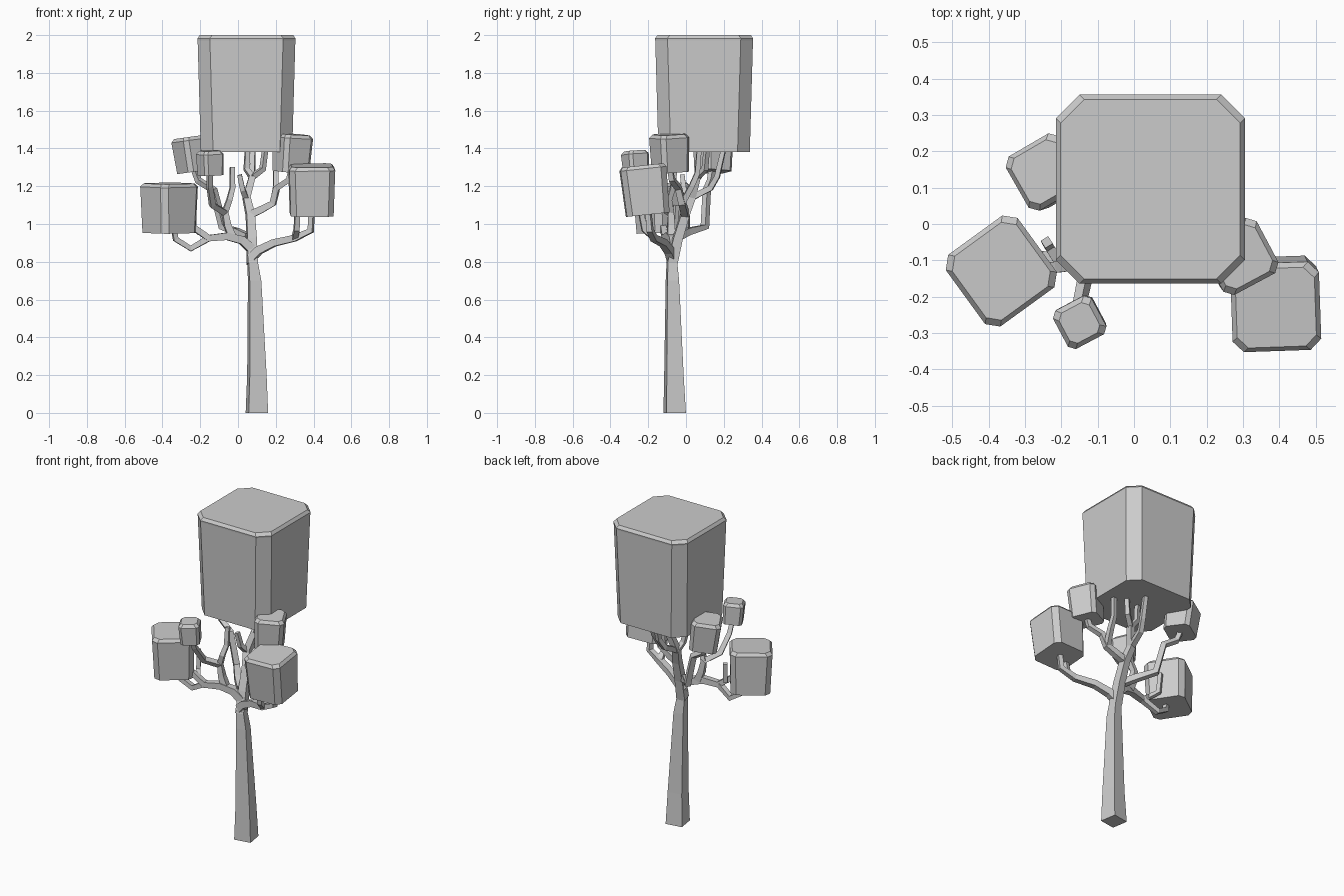
import bpy, bmesh
from math import radians
from mathutils import Vector, Matrix

cube = bpy.data.objects.get("Cube")
if cube:
    bpy.data.objects.remove(cube)

grey = bpy.data.materials.new("plain_grey")
grey.use_nodes = True
colour = (0.6, 0.6, 0.6, 1)
grey.diffuse_color = colour
grey.node_tree.nodes["Principled BSDF"].inputs["Base Color"].default_value = colour


def skin(name, rings):
    """Join a stack of equal-sided rings into a closed, flat-shaded solid."""
    bm = bmesh.new()
    rows = [[bm.verts.new(p) for p in ring] for ring in rings]
    n = len(rows[0])
    for low, high in zip(rows, rows[1:]):
        for i in range(n):
            j = (i + 1) % n
            bm.faces.new((low[i], low[j], high[j], high[i]))
    bm.faces.new(rows[0][::-1])
    bm.faces.new(rows[-1])
    bmesh.ops.recalc_face_normals(bm, faces=bm.faces)
    mesh = bpy.data.meshes.new(name)
    bm.to_mesh(mesh)
    bm.free()
    mesh.materials.append(grey)
    obj = bpy.data.objects.new(name, mesh)
    bpy.context.collection.objects.link(obj)
    return obj


def limb(name, points, start, end):
    """Square tapering branch along a path; start and end are half widths."""
    pts = [Vector(p) for p in points]
    side, last, rings = None, None, []
    for i, p in enumerate(pts):
        t = (pts[min(i + 1, len(pts) - 1)] - pts[max(i - 1, 0)]).normalized()
        if side is None:
            ref = Vector((1, 0.15, 0)) if abs(t.z) > 0.7 else Vector((0, 0, 1))
            side = ref.cross(t).normalized()
        else:
            side = last.rotation_difference(t) @ side
        last = t
        up = t.cross(side)
        r = start + (end - start) * i / (len(pts) - 1)
        rings.append([p + r * (a * side + b * up)
                      for a, b in ((-1, -1), (1, -1), (1, 1), (-1, 1))])
    skin(name, rings)


def canopy(name, top, half, height, cut, spin=0, tilt_x=0, tilt_y=0):
    """Tapered block with cut corners and a thin bevelled rim at the top."""
    rings = []
    for h, z in ((half * 0.93, -height), (half * 0.995, -0.028),
                 (half, -0.018), (half - 0.013, 0)):
        c = h - cut
        rings.append([(h, -c, z), (h, c, z), (c, h, z), (-c, h, z),
                      (-h, c, z), (-h, -c, z), (-c, -h, z), (c, -h, z)])
    obj = skin(name, rings)
    obj.matrix_world = (Matrix.Translation(top)
                        @ Matrix.Rotation(radians(tilt_x), 4, 'X')
                        @ Matrix.Rotation(radians(tilt_y), 4, 'Y')
                        @ Matrix.Rotation(radians(spin), 4, 'Z'))


# Trunk: slightly turned square section, narrowing upward
trunk = []
for x, y, z, h in ((0.10, -0.06, 0, 0.052), (0.10, -0.064, 0.2, 0.045),
                   (0.088, -0.072, 0.7, 0.031), (0.076, -0.075, 0.81, 0.024)):
    turn = Matrix.Rotation(radians(9), 3, 'Z')
    trunk.append([Vector((x, y, z)) + turn @ Vector((a * h, b * h, 0))
                  for a, b in ((-1, -1), (1, -1), (1, 1), (-1, 1))])
skin("trunk", trunk)

# Central limb and its forks under the large canopy
fork = (0.065, -0.005, 1.05)
crown = (0.075, 0.06, 1.25)
limb("central_limb", [(0.076, -0.075, 0.79), (0.072, -0.045, 0.92), fork,
                      (0.045, 0.03, 1.14), crown], 0.027, 0.017)
limb("crown_left_twig", [crown, (0.045, 0.08, 1.29), (0.05, 0.09, 1.4)], 0.015, 0.012)
limb("crown_right_twig", [crown, (0.13, 0.1, 1.29), (0.145, 0.11, 1.4)], 0.015, 0.012)
limb("crown_back_twig", [(0.045, 0.03, 1.14), (0.06, 0.13, 1.19),
                         (0.075, 0.165, 1.25), (0.08, 0.2, 1.4)], 0.016, 0.012)
limb("crown_stub", [(0.045, 0.03, 1.13), (0.025, -0.01, 1.18), (0.008, -0.02, 1.26)], 0.015, 0.012)

# Upper right limb
elbow = (0.185, -0.02, 1.11)
limb("upper_right_limb", [fork, (0.12, -0.01, 1.075), elbow, (0.205, -0.04, 1.19),
                          (0.27, -0.075, 1.235), (0.285, -0.085, 1.3)], 0.02, 0.013)
limb("upper_right_twig", [elbow, (0.2, 0.03, 1.2), (0.2, 0.06, 1.27), (0.21, 0.07, 1.4)], 0.015, 0.012)

# Lower right limb, forking under the front right canopy
split = (0.3, -0.17, 0.925)
limb("lower_right_limb", [(0.07, -0.075, 0.82), (0.11, -0.09, 0.86), (0.19, -0.12, 0.9),
                          split, (0.385, -0.19, 0.965), (0.39, -0.2, 1.07)], 0.023, 0.013)
limb("lower_right_twig", [split, (0.31, -0.22, 0.97), (0.315, -0.24, 1.07)], 0.015, 0.013)

# Lower left limb, forking under the left canopy
knee = (-0.155, -0.11, 0.925)
limb("lower_left_limb", [(0.07, -0.06, 0.87), (0.02, -0.07, 0.915), (-0.06, -0.09, 0.935),
                         knee, (-0.225, -0.12, 0.975), (-0.27, -0.125, 1.0)], 0.024, 0.013)
limb("lower_left_twig", [knee, (-0.25, -0.09, 0.87), (-0.33, -0.11, 0.92),
                         (-0.34, -0.12, 0.98)], 0.016, 0.013)
limb("left_inner_twig", [(-0.2, -0.115, 0.955), (-0.235, -0.06, 0.98), (-0.24, -0.05, 1.1)], 0.013, 0.012)

# Upper left limbs to the small canopies
bend = (-0.07, -0.08, 1.06)
limb("upper_left_limb", [(-0.03, -0.08, 0.93), (-0.055, -0.08, 0.99), bend,
                         (-0.135, -0.15, 1.1), (-0.15, -0.22, 1.2), (-0.15, -0.26, 1.29)], 0.02, 0.012)
limb("upper_left_stub", [bend, (-0.045, -0.09, 1.13), (-0.03, -0.07, 1.19), (-0.03, -0.06, 1.3)], 0.015, 0.012)
limb("back_left_limb", [(0.05, -0.05, 0.93), (-0.01, 0.01, 0.96), (-0.08, 0.1, 0.985),
                        (-0.13, 0.11, 1.18), (-0.21, 0.13, 1.23), (-0.235, 0.14, 1.3)], 0.02, 0.013)

# Canopies
canopy("main_canopy", (0.045, 0.096, 2.0), 0.26, 0.62, 0.065)
canopy("front_right_canopy", (0.39, -0.23, 1.31), 0.122, 0.262, 0.03, 2, 6)
canopy("left_canopy", (-0.365, -0.13, 1.215), 0.122, 0.262, 0.03, 36, 2)
canopy("back_left_canopy", (-0.25, 0.143, 1.462), 0.086, 0.186, 0.022, 30, 0, -8)
canopy("small_front_canopy", (-0.15, -0.272, 1.388), 0.06, 0.13, 0.016, 28, 4, -2)
canopy("upper_right_canopy", (0.293, -0.09, 1.475), 0.086, 0.2, 0.022, 28, 2, 4)
